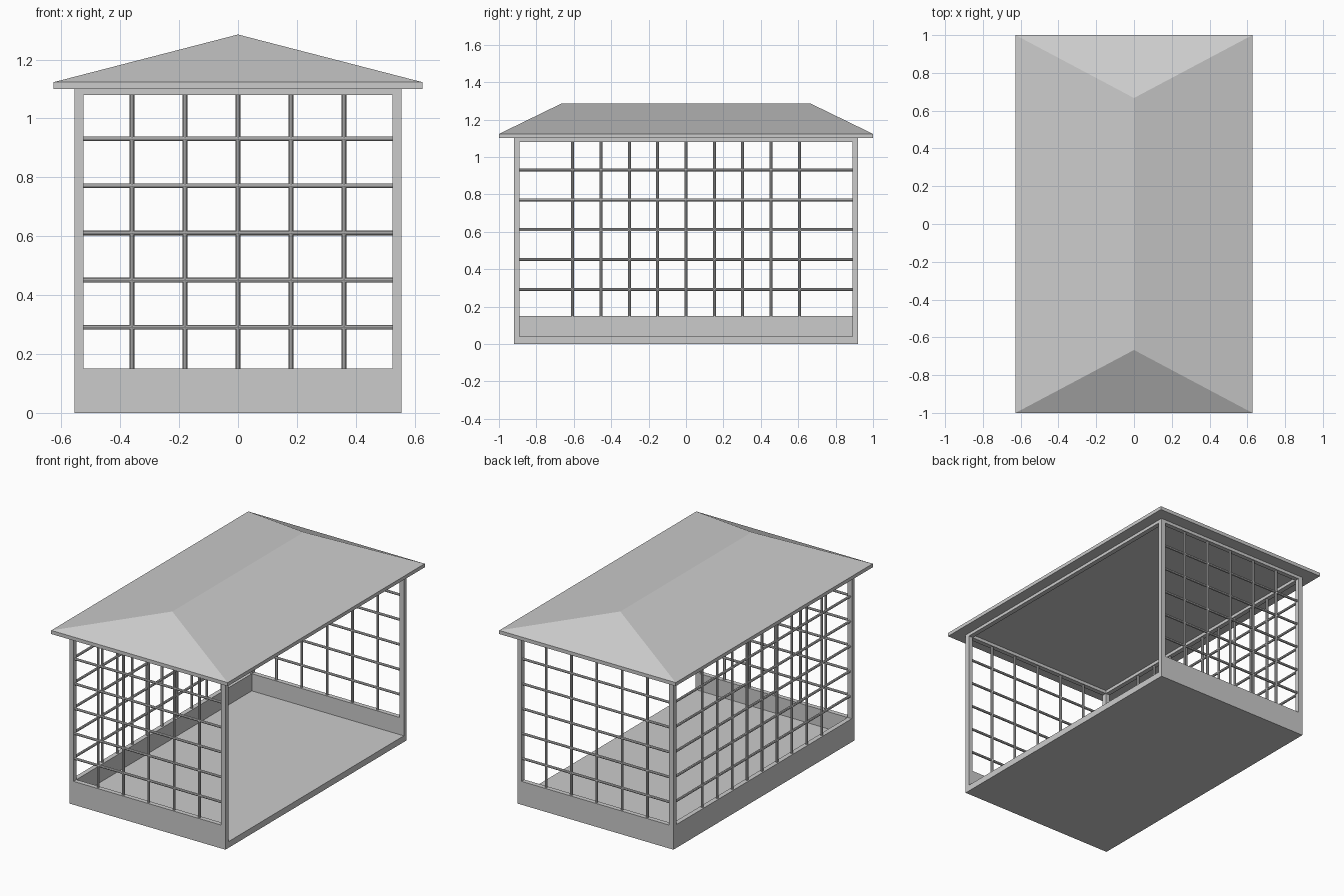
import bpy
import bmesh
from mathutils import Vector

cube = bpy.data.objects.get("Cube")
if cube:
    bpy.data.objects.remove(cube, do_unlink=True)

grey = bpy.data.materials.new("light grey")
grey.use_nodes = True
colour = (0.6, 0.6, 0.6, 1)
grey.diffuse_color = colour
grey.node_tree.nodes["Principled BSDF"].inputs["Base Color"].default_value = colour

# Main dimensions
X, Y = 0.555, 0.92          # outer half width and half length
T = 0.03                    # wall and post thickness
XI, YI = X - T, Y - T       # inner half sizes
WALL, HEAD, EAVE = 0.15, 1.08, 1.10
BAR = 0.008                 # lattice bar radius


def finish(name, bm):
    bmesh.ops.recalc_face_normals(bm, faces=bm.faces)
    mesh = bpy.data.meshes.new(name)
    bm.to_mesh(mesh)
    bm.free()
    mesh.materials.append(grey)
    obj = bpy.data.objects.new(name, mesh)
    bpy.context.collection.objects.link(obj)
    return obj


def box(name, low, high):
    low, high = Vector(low), Vector(high)
    bm = bmesh.new()
    bmesh.ops.create_cube(bm, size=1)
    bmesh.ops.scale(bm, vec=high - low, verts=bm.verts)
    bmesh.ops.translate(bm, vec=(low + high) / 2, verts=bm.verts)
    return finish(name, bm)


def add_bar(bm, start, end):
    start, end = Vector(start), Vector(end)
    made = bmesh.ops.create_cone(bm, cap_ends=True, segments=8, radius1=BAR,
                                 radius2=BAR, depth=(end - start).length)
    turn = (end - start).to_track_quat('Z', 'Y').to_matrix()
    bmesh.ops.rotate(bm, matrix=turn, verts=made["verts"])
    bmesh.ops.translate(bm, vec=(start + end) / 2, verts=made["verts"])


def lattice(name, half, columns, step, place):
    """place(along, z) maps a position in the panel to the model"""
    bm = bmesh.new()
    for i in range(columns):
        along = (i - (columns - 1) / 2) * step
        add_bar(bm, place(along, WALL), place(along, HEAD))
    for i in range(5):
        z = 0.291 + 0.16 * i
        add_bar(bm, place(-half, z), place(half, z))
    finish(name, bm)


# Floor slab
box("floor", (-XI, -YI, 0), (X, YI, 0.04))

# Front and back: low wall, posts, head beam and lattice
for side, s in (("front", -1), ("back", 1)):
    y0, y1 = sorted((s * YI, s * Y))
    box(side + "_low_wall", (-X, y0, 0), (X, y1, WALL))
    box(side + "_head_beam", (-XI, y0, HEAD), (XI, y1, EAVE))
    for label, x0 in (("right", -X), ("left", XI)):
        box(f"{side}_{label}_post", (x0, y0, WALL), (x0 + T, y1, EAVE))
    lattice(side + "_lattice", XI, 5, 0.18,
            lambda a, z: (a, s * (Y - T / 2), z))

# Closed long side, with head beams on both long sides
box("right_low_wall", (-X, -YI, 0), (-XI, YI, WALL))
lattice("right_lattice", YI, 9, 0.1515, lambda a, z: (-X + T / 2, a, z))
for label, x0 in (("right", -X), ("left", XI)):
    box(label + "_head_beam", (x0, -YI, HEAD), (x0 + T, YI, EAVE))

# Hipped roof with a thin vertical eave
bm = bmesh.new()
corners = ((-1, -1), (1, -1), (1, 1), (-1, 1))
low, rim = [[bm.verts.new((0.627 * x, y, z)) for x, y in corners]
            for z in (EAVE, 1.123)]
front, back = [bm.verts.new((0, y, 1.285)) for y in (-0.667, 0.667)]
bm.faces.new(low)
for i in range(4):
    j = (i + 1) % 4
    bm.faces.new((low[i], low[j], rim[j], rim[i]))
bm.faces.new((rim[0], rim[1], front))
bm.faces.new((rim[1], rim[2], back, front))
bm.faces.new((rim[2], rim[3], back))
bm.faces.new((rim[3], rim[0], front, back))
finish("roof", bm)
